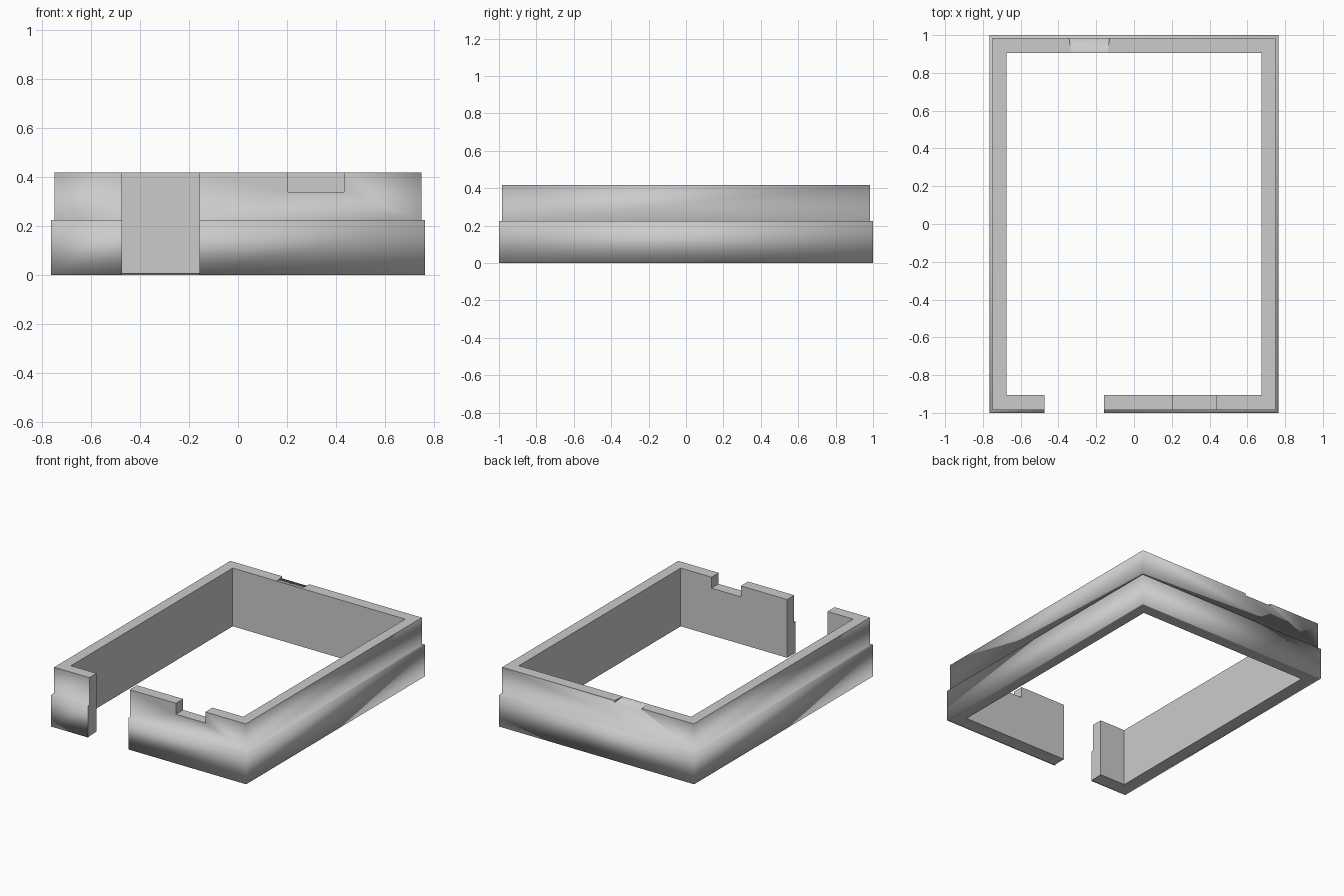
import bpy, bmesh

if "Cube" in bpy.data.objects:
    bpy.data.objects.remove(bpy.data.objects["Cube"])

HX, HY, H = 0.764, 1.0, 0.418
# wall cross-section: (inset in x, inset in y, z, smooth face that follows)
PROFILE = [
    (0.0, 0.0, 0.0, True),         # skirt side
    (0.0, 0.0, 0.224, True),       # ledge
    (0.014, 0.015, 0.224, True),   # upper side
    (0.014, 0.015, H, False),      # top
    (0.089, 0.095, H, False),      # inner side
    (0.089, 0.095, 0.006, True),   # underside
    (0.014, 0.015, 0.004, True),   # bottom lip
]
GAP_L, GAP_R = -0.474, -0.158


def new_object(name, bm):
    bmesh.ops.recalc_face_normals(bm, faces=bm.faces)
    me = bpy.data.meshes.new(name)
    bm.to_mesh(me)
    bm.free()
    ob = bpy.data.objects.new(name, me)
    bpy.context.collection.objects.link(ob)
    return ob


# frame wall: sweep the section around the rectangle, leaving the door gap
stations = [(None, GAP_R), (1, -1), (1, 1), (-1, 1), (-1, -1), (None, GAP_L)]
bm = bmesh.new()
rings = []
for sx, sy in stations:
    ring = []
    for ox, oy, z, _ in PROFILE:
        if sx is None:
            co = (sy, -(HY - oy), z)
        else:
            co = (sx * (HX - ox), sy * (HY - oy), z)
        ring.append(bm.verts.new(co))
    rings.append(ring)
n = len(PROFILE)
for a, b in zip(rings, rings[1:]):
    for i in range(n):
        j = (i + 1) % n
        f = bm.faces.new((a[i], b[i], b[j], a[j]))
        f.smooth = PROFILE[i][3]
bm.faces.new(rings[0])
bm.faces.new(rings[-1])
frame = new_object("frame_wall", bm)


# cutters: tapered blocks given as x range and y/z at the front and back
def cutter(name, front, back, smooth=False):
    bm = bmesh.new()
    ends = []
    for x0, x1, y, z in (front, back):
        ends.append([bm.verts.new(c) for c in
                     ((x0, y, z), (x1, y, z), (x1, y, 0.6), (x0, y, 0.6))])
    a, b = ends
    for i in range(4):
        j = (i + 1) % 4
        f = bm.faces.new((a[i], a[j], b[j], b[i]))
        f.smooth = smooth and i == 0
    bm.faces.new(a)
    bm.faces.new(b)
    ob = new_object(name, bm)
    ob.hide_render = True
    return ob


cutters = [
    # square notch in the front wall
    cutter("front_notch", (0.204, 0.434, -1.1, 0.34), (0.204, 0.434, -0.8, 0.34)),
    # shallow sloped notch in the top of the back wall
    cutter("back_notch", (-0.33, -0.14, 0.906, H - 0.0005),
           (-0.347, -0.128, 1.0, H - 0.018), True),
]
bpy.context.view_layer.objects.active = frame
for c in cutters:
    m = frame.modifiers.new(c.name, 'BOOLEAN')
    m.operation = 'DIFFERENCE'
    m.solver = 'EXACT'
    m.object = c
    bpy.ops.object.modifier_apply(modifier=m.name)
for c in cutters:
    bpy.data.objects.remove(c)
